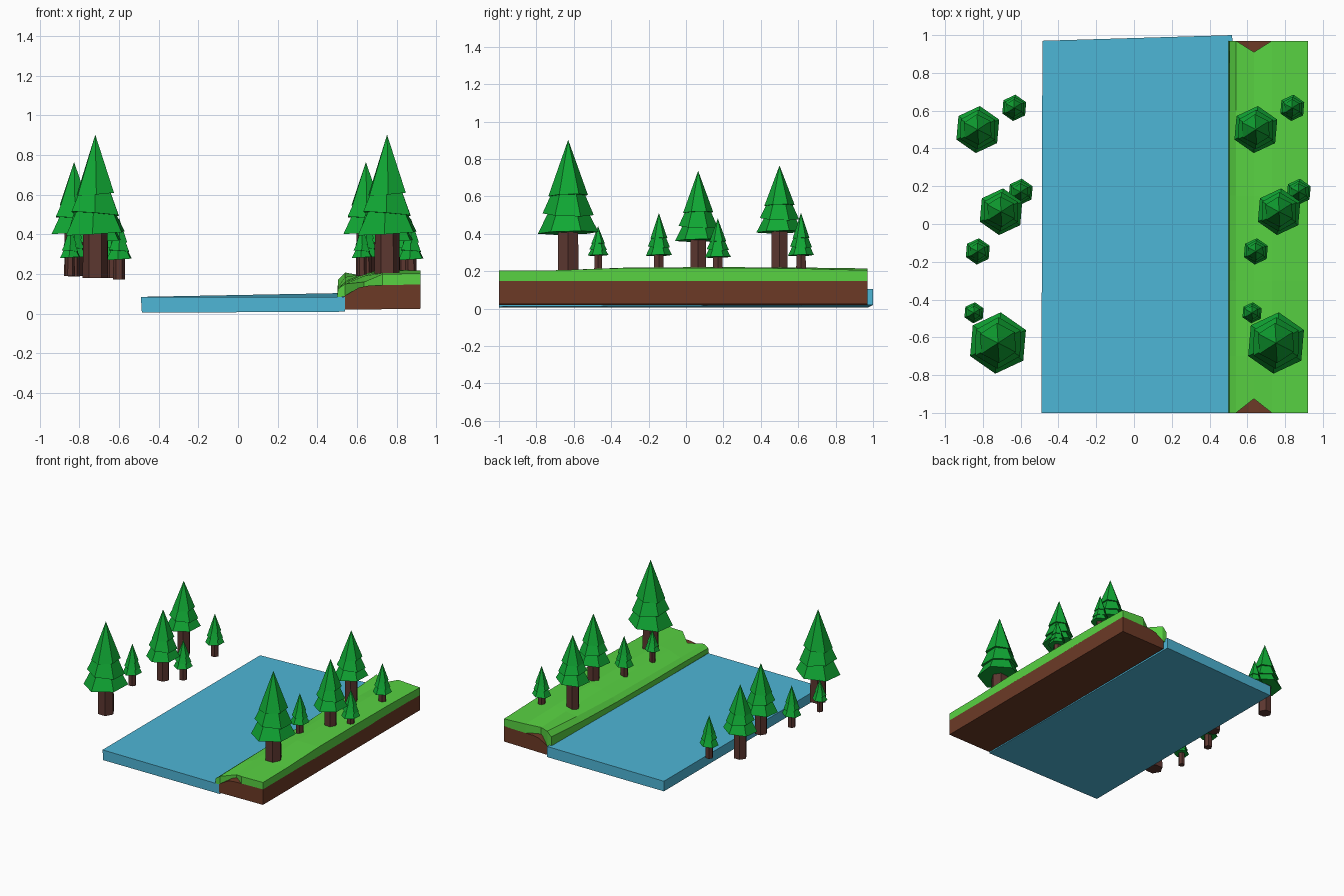
import bpy, bmesh, math

if "Cube" in bpy.data.objects:
    bpy.data.objects.remove(bpy.data.objects["Cube"])


def mat(name, r, g, b):
    m = bpy.data.materials.new(name)
    lin = [((c / 255 + 0.055) / 1.055) ** 2.4 for c in (r, g, b)]
    m.diffuse_color = (*lin, 1)
    m.use_nodes = True
    m.node_tree.nodes["Principled BSDF"].inputs["Base Color"].default_value = m.diffuse_color
    return m


WATER = mat("water blue", 78, 182, 214)
GRASS = mat("grass green", 88, 210, 66)
SOIL = mat("soil brown", 108, 58, 38)
BARK = mat("bark brown", 92, 55, 48)
LEAF = mat("leaf green", 16, 168, 52)


def finish(bm, name, material):
    bmesh.ops.recalc_face_normals(bm, faces=bm.faces[:])
    me = bpy.data.meshes.new(name)
    bm.to_mesh(me)
    bm.free()
    me.materials.append(material)
    ob = bpy.data.objects.new(name, me)
    bpy.context.collection.objects.link(ob)
    return ob


def loft(name, rings, material):
    """Skin closed rings of equal length and cap both ends."""
    bm = bmesh.new()
    rows = [[bm.verts.new(p) for p in ring] for ring in rings]
    n = len(rows[0])
    for a, b in zip(rows, rows[1:]):
        for i in range(n):
            j = (i + 1) % n
            bm.faces.new((a[i], a[j], b[j], b[i]))
    bm.faces.new(rows[0][::-1])
    bm.faces.new(rows[-1])
    bmesh.ops.triangulate(bm, faces=[f for f in bm.faces if len(f.verts) > 4])
    return finish(bm, name, material)


def hexagon(cx, cy, r, z, turn, tilt=0):
    pts = []
    for i in range(6):
        a = math.radians(turn + 60 * i)
        x, y = r * math.cos(a), r * math.sin(a)
        pts.append((cx + x, cy + y, z + tilt * (x + 0.4 * y)))
    return pts


# Water slab, with the far right corner slightly raised and pushed back
loft("water", [
    [(-0.485, -1, 0.005), (0.54, -1, 0.01), (0.54, -1, 0.085), (-0.49, -1, 0.085)],
    [(-0.485, 0.97, 0.005), (0.05, 0.97, 0.01), (0.05, 0.97, 0.085), (-0.485, 0.97, 0.085)],
][:1] + [
    [(-0.485, 0.97, 0.005), (0.52, 1.0, 0.02), (0.52, 1.0, 0.104), (-0.485, 0.97, 0.085)],
], WATER)

# Soil body of the bank
soil = [(0.535, 0.02), (0.92, 0.025), (0.92, 0.148), (0.66, 0.142), (0.61, 0.132), (0.535, 0.088)]
loft("bank_soil", [[(x, y, z) for x, z in soil] for y in (-1, 0.97)], SOIL)

# Grass cap: terrace beside the water rising to a plateau, notched at both ends
xs = [0.50, 0.505, 0.54, 0.635, 0.73, 0.92]
under = [0.082, 0.082, 0.088, 0.135, 0.143, 0.145]
stations = [
    (-1.00, [0.09, 0.125, 0.150, 0.160, 0.200, 0.203]),
    (-0.70, [0.09, 0.130, 0.155, 0.190, 0.205, 0.205]),
    (-0.30, [0.09, 0.130, 0.160, 0.200, 0.220, 0.218]),
    (0.15, [0.09, 0.135, 0.165, 0.205, 0.222, 0.218]),
    (0.60, [0.09, 0.150, 0.185, 0.200, 0.220, 0.215]),
    (0.97, [0.09, 0.172, 0.208, 0.190, 0.215, 0.205]),
]
rings = []
for y, zs in stations:
    ys = [y] * 6
    if abs(y) > 0.9:
        ys[3] = -0.925 if y < 0 else 0.91
    top = list(zip(xs, ys, zs))
    bottom = list(zip(xs, ys, under))
    rings.append(top + bottom[:0:-1])
loft("bank_grass", rings, GRASS)


def tree(tag, x, y, base, skirt, apex, r, trunk_r):
    """Hexagonal trunk under three overlapping, slightly tilted tiers."""
    h = apex - skirt
    loft("trunk_" + tag, [hexagon(x, y, trunk_r, base, 0),
                          hexagon(x, y, trunk_r * 0.95, skirt + 0.15 * h, 0)], BARK)
    for k, (low, high, wide, narrow, tilt) in enumerate([
            (0.0, 0.32, 1.0, 0.50, 0.06),
            (0.20, 0.56, 0.84, 0.36, -0.08),
            (0.40, 1.0, 0.65, 0.0, 0.08)]):
        name = f"foliage_{tag}_{k + 1}"
        ring = hexagon(x, y, r * wide, skirt + low * h, 25 + 4 * k, tilt)
        if narrow:
            loft(name, [ring, hexagon(x, y, r * narrow, skirt + high * h, 25 + 4 * k)], LEAF)
        else:
            bm = bmesh.new()
            vs = [bm.verts.new(p) for p in ring]
            tip = bm.verts.new((x, y, apex))
            bm.faces.new(vs[::-1])
            for i in range(6):
                bm.faces.new((vs[i], vs[(i + 1) % 6], tip))
            finish(bm, name, LEAF)


# x, y, trunk foot, foliage bottom, tip, foliage radius, trunk radius
trees = [
    (0.752, -0.63, 0.180, 0.405, 0.903, 0.163, 0.064),
    (0.625, -0.470, 0.190, 0.285, 0.440, 0.056, 0.024),
    (0.645, -0.145, 0.187, 0.285, 0.512, 0.070, 0.030),
    (0.768, 0.065, 0.185, 0.365, 0.737, 0.124, 0.049),
    (0.872, 0.170, 0.172, 0.275, 0.482, 0.070, 0.030),
    (0.645, 0.500, 0.190, 0.410, 0.765, 0.125, 0.050),
    (0.838, 0.615, 0.180, 0.285, 0.512, 0.070, 0.030),
]
# The same grove stands on both sides of the water
for side, dx in (("right", 0), ("left", -1.472)):
    for i, (x, *rest) in enumerate(trees):
        tree(f"{side}_{i + 1}", x + dx, *rest)
